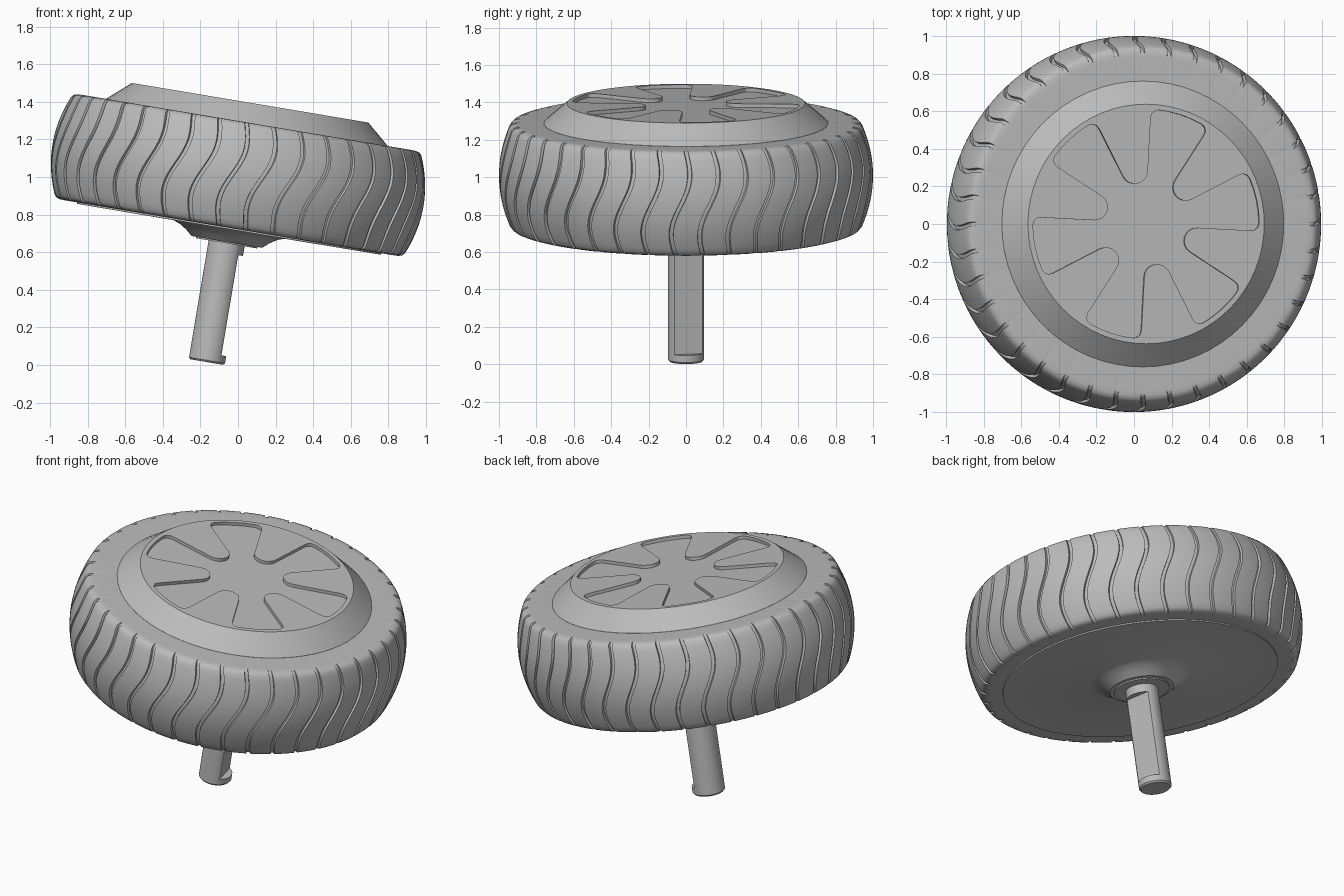
import bpy, bmesh, math
from mathutils import Matrix, Vector

if "Cube" in bpy.data.objects:
    bpy.data.objects.remove(bpy.data.objects["Cube"])

TILT = Matrix.Translation((0, 0, 1.01)) @ Matrix.Rotation(math.radians(9.5), 4, 'Y')
GREY = bpy.data.materials.new("plain_grey")
GREY.diffuse_color = (0.5, 0.5, 0.5, 1)
GREY.use_nodes = True
GREY.node_tree.nodes["Principled BSDF"].inputs["Base Color"].default_value = GREY.diffuse_color


def finish(name, bm, angle=30):
    bmesh.ops.remove_doubles(bm, verts=bm.verts, dist=1e-5)
    bmesh.ops.recalc_face_normals(bm, faces=bm.faces)
    mesh = bpy.data.meshes.new(name)
    bm.to_mesh(mesh)
    bm.free()
    mesh.materials.append(GREY)
    ob = bpy.data.objects.new(name, mesh)
    bpy.context.collection.objects.link(ob)
    ob.matrix_world = TILT
    if angle:
        smooth(ob, angle)
    return ob


def smooth(ob, angle):
    bpy.ops.object.select_all(action='DESELECT')
    ob.select_set(True)
    bpy.context.view_layer.objects.active = ob
    bpy.ops.object.shade_smooth_by_angle(angle=math.radians(angle))


def loft(name, rings, caps=True, angle=30):
    """Skin a list of equally long closed rings."""
    bm = bmesh.new()
    rows = [[bm.verts.new(p) for p in ring] for ring in rings]
    n = len(rows[0])
    for a, b in zip(rows, rows[1:]):
        for i in range(n):
            j = (i + 1) % n
            bm.faces.new((a[i], a[j], b[j], b[i]))
    if caps:
        bm.faces.new(rows[0])
        bm.faces.new(rows[-1])
    return finish(name, bm, angle)


def circle(r, z, n=64):
    return [Vector((r * math.cos(2 * math.pi * i / n), r * math.sin(2 * math.pi * i / n), z))
            for i in range(n)]


# Tyre: crowned profile with S-shaped grooves cut across the tread
GROOVES, WIDTH, DEPTH = 40, 0.024, 0.016
ROWS = 20
tread = [(1 - 0.055 * s * s, 0.262 * s, DEPTH) for s in (1 - 2 * i / ROWS for i in range(ROWS + 1))]
profile = ([(0.70, 0.283, 0), (0.885, 0.284, 0), (0.912, 0.283, DEPTH * 0.8), (0.932, 0.277, DEPTH)] + tread +
           [(0.932, -0.277, DEPTH), (0.912, -0.283, DEPTH * 0.8), (0.885, -0.284, 0), (0.70, -0.283, 0)])
step = 2 * math.pi / GROOVES
columns = [(-WIDTH / 2, 0), (-WIDTH / 2 + 0.002, 1), (WIDTH / 2 - 0.002, 1), (WIDTH / 2, 0)]
columns += [(WIDTH / 2 + (step - WIDTH) * k / 4, 0) for k in (1, 2, 3)]
rings = []
for r, z, depth in profile:
    t = max(-1, min(1, z / 0.28))
    sway = 0.03 * t + 0.035 * math.sin(math.pi * t) - 0.03
    ring = []
    for g in range(GROOVES):
        for offset, cut in columns:
            a = -math.pi / 2 + g * step + offset + sway
            rr = r - depth * cut
            ring.append((rr * math.cos(a), rr * math.sin(a), z))
    rings.append(ring)
loft("tyre", rings, caps=False, angle=35)

# Wheel cover: sloped dish on the upper side
cover = loft("wheel_cover", [circle(0.76, 0.25), circle(0.76, 0.284), circle(0.637, 0.39)], angle=0)

# Six-armed recess in the cover
outline = []
for k in range(6):
    mid = math.radians(102 + 60 * k)
    rot = Matrix.Rotation(mid, 2)
    # rounded inner end of the rib between two arms
    for i in range(9):
        a = math.radians(-105 - 150 * i / 8)
        outline.append(rot @ Vector((0.29 + 0.07 * math.cos(a), 0.07 * math.sin(a))))
    # outer arc of the next arm with softened corners
    for deg, r in ((14.5, 0.565), (15, 0.588), (16.5, 0.604), (18.5, 0.61), (24, 0.61), (30, 0.61),
                   (36, 0.61), (41.5, 0.61), (43.5, 0.604), (45, 0.588), (45.5, 0.565)):
        a = math.radians(deg)
        outline.append(rot @ Vector((r * math.cos(a), r * math.sin(a))))
cutter = loft("recess_cutter", [[(p.x, p.y, z) for p in outline] for z in (0.37, 0.45)], angle=0)
cutter.hide_render = True
mod = cover.modifiers.new("recess", 'BOOLEAN')
mod.operation, mod.solver, mod.object = 'DIFFERENCE', 'EXACT', cutter
bpy.context.view_layer.update()
bpy.context.view_layer.objects.active = cover
bpy.ops.object.modifier_apply(modifier="recess")
bpy.data.objects.remove(cutter)
smooth(cover, 25)

# Back plate with flared hub and collar
loft("back_plate", [circle(r, z) for r, z in (
    (0.82, -0.25), (0.82, -0.292), (0.30, -0.293), (0.265, -0.305), (0.225, -0.33), (0.19, -0.36),
    (0.165, -0.36), (0.165, -0.368))])

# Axle: round shaft with one long flat, round again at both ends
flat_dir = Vector((math.cos(math.radians(13)), math.sin(math.radians(13)), 0))


def shaft_ring(z, flat=False, r=0.097):
    ring = circle(r, z, 48)
    if flat:
        ring = [p - flat_dir * max(0, p.dot(flat_dir) - 0.056) for p in ring]
    return ring


loft("axle", [shaft_ring(-0.35), shaft_ring(-0.42), shaft_ring(-0.42, True), shaft_ring(-0.96, True),
              shaft_ring(-0.96), shaft_ring(-0.998), shaft_ring(-1.008, r=0.088)])
